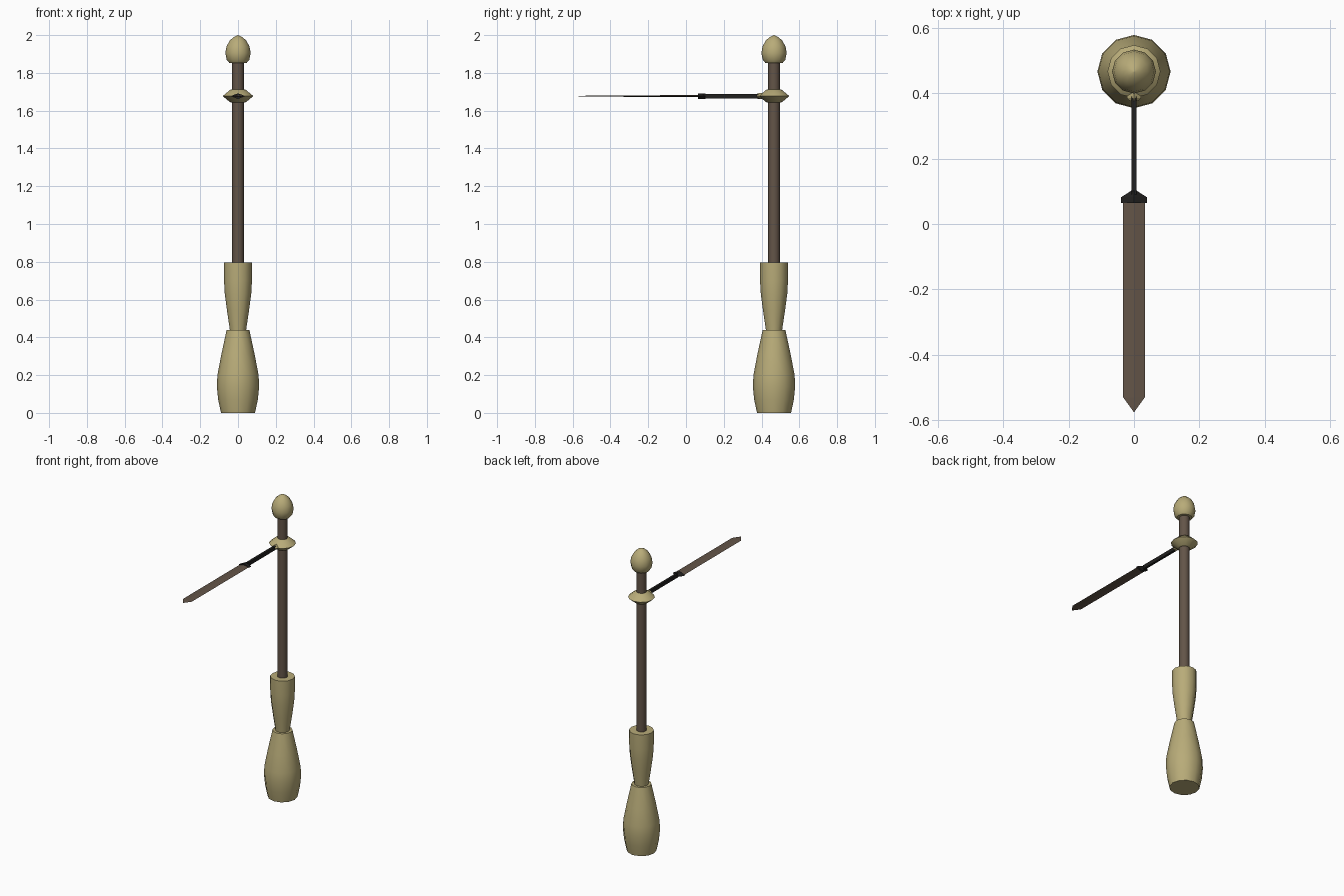
import bpy, bmesh, math

if "Cube" in bpy.data.objects:
    bpy.data.objects.remove(bpy.data.objects["Cube"])

AXIS_Y = 0.466
SIDES = 12


def material(name, rgb):
    m = bpy.data.materials.new(name)
    m.diffuse_color = (*rgb, 1)
    m.use_nodes = True
    m.node_tree.nodes["Principled BSDF"].inputs["Base Color"].default_value = m.diffuse_color
    return m


BRASS = material("brass", (0.48, 0.41, 0.19))
BROWN = material("brown", (0.125, 0.09, 0.065))
BLACK = material("black", (0.015, 0.014, 0.013))


def finish(name, bm, mat, smooth=True):
    bmesh.ops.recalc_face_normals(bm, faces=bm.faces)
    me = bpy.data.meshes.new(name)
    bm.to_mesh(me)
    bm.free()
    ob = bpy.data.objects.new(name, me)
    bpy.context.collection.objects.link(ob)
    me.materials.append(mat)
    if smooth:
        bpy.ops.object.select_all(action='DESELECT')
        ob.select_set(True)
        bpy.context.view_layer.objects.active = ob
        bpy.ops.object.shade_smooth_by_angle(angle=math.radians(40))
    return ob


def loft(name, rings, mat, smooth=True):
    """Join rings of points with quads and cap both ends."""
    bm = bmesh.new()
    loops = [[bm.verts.new(p) for p in ring] for ring in rings]
    n = len(loops[0])
    for a, b in zip(loops, loops[1:]):
        for i in range(n):
            j = (i + 1) % n
            bm.faces.new((a[i], a[j], b[j], b[i]))
    bm.faces.new(loops[0])
    bm.faces.new(loops[-1])
    bmesh.ops.remove_doubles(bm, verts=bm.verts, dist=1e-5)
    return finish(name, bm, mat, smooth)


def turned(name, profile, mat):
    """Lathe a (radius, height) profile about the post axis."""
    ang = [2 * math.pi * i / SIDES for i in range(SIDES)]
    loft(name, [[(r * math.sin(a), AXIS_Y + r * math.cos(a), z) for a in ang]
                for r, z in profile], mat)


def diamond_bar(name, sections, mat):
    """Bar along y with a diamond section: (y, half width, half height)."""
    z = 1.677
    loft(name, [[(w, y, z), (0, y, z + h), (-w, y, z), (0, y, z - h)]
                for y, w, h in sections], mat, smooth=False)


# Turned base and grip
turned("base", [(0.09, 0), (0.105, 0.07), (0.112, 0.14), (0.109, 0.2),
                (0.088, 0.31), (0.06, 0.44)], BRASS)
turned("grip", [(0.042, 0.43), (0.046, 0.46), (0.058, 0.54), (0.07, 0.63),
                (0.074, 0.70), (0.074, 0.795)], BRASS)

# Post, collar and finial
turned("post", [(0.031, 0.78), (0.031, 1.88)], BROWN)
turned("collar", [(0.03, 1.642), (0.042, 1.645), (0.081, 1.677),
                  (0.042, 1.71), (0.03, 1.713)], BRASS)
turned("finial", [(0.046, 1.853), (0.06, 1.87), (0.067, 1.905), (0.061, 1.94),
                  (0.043, 1.972), (0.022, 1.99), (0.002, 2.0)], BRASS)

# Blade arm reaching forward from the collar
diamond_bar("arm_socket", [(0.42, 0.022, 0.016), (0.385, 0.022, 0.016),
                           (0.376, 0.012, 0.013)], BRASS)
bm = bmesh.new()
bmesh.ops.create_cube(bm, size=1)
for v in bm.verts:
    v.co = (v.co.x * 0.015, 0.24 + v.co.y * 0.3, 1.677 + v.co.z * 0.024)
finish("arm_rod", bm, BLACK, smooth=False)
diamond_bar("blade_guard", [(0.102, 0.008, 0.014), (0.082, 0.039, 0.015),
                            (0.064, 0.039, 0.015)], BLACK)
diamond_bar("blade", [(0.07, 0.033, 0.006), (-0.53, 0.033, 0.002),
                      (-0.575, 0.0005, 0.0005)], BROWN)
